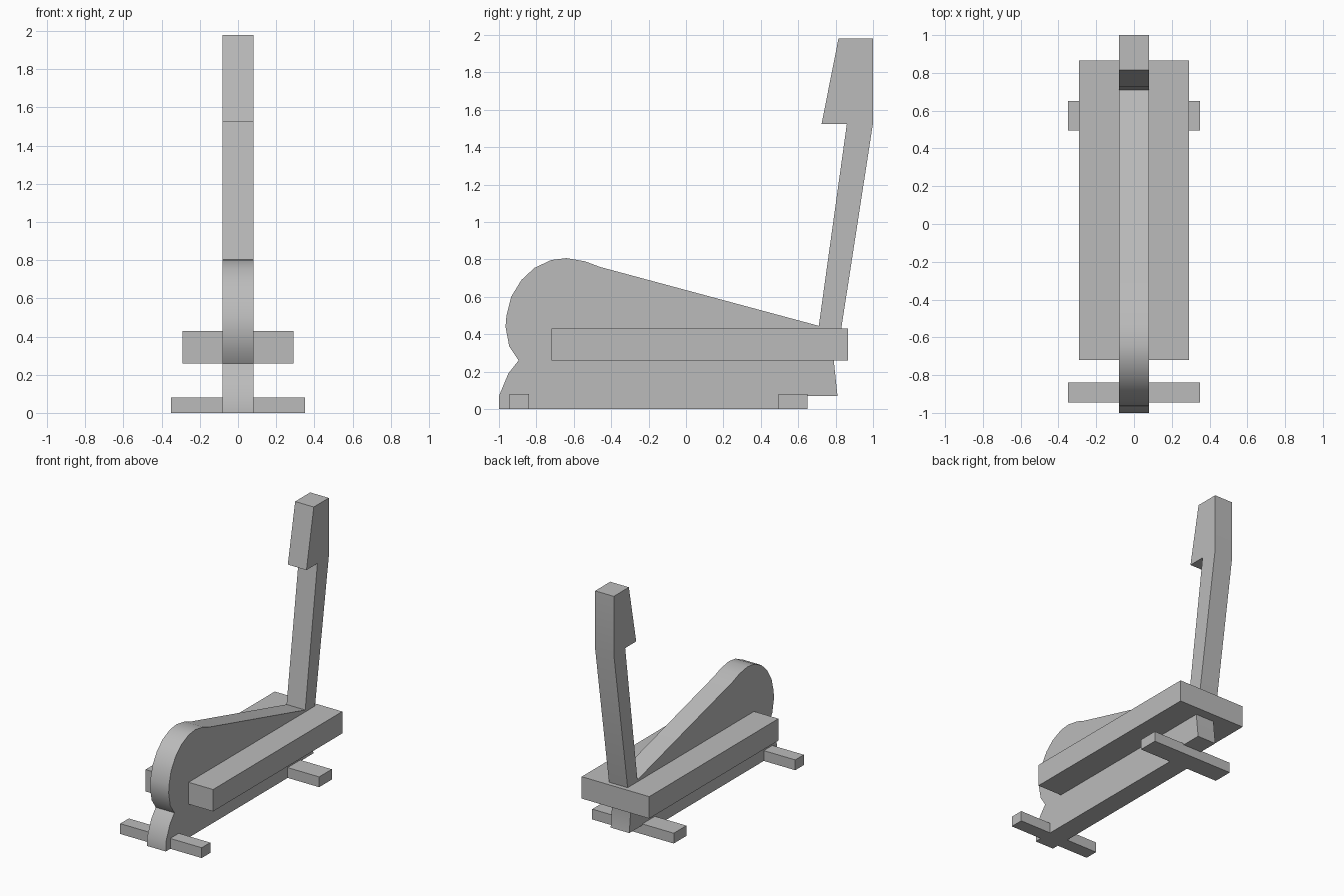
import bpy, bmesh, math

old = bpy.data.objects.get("Cube")
if old:
    bpy.data.objects.remove(old, do_unlink=True)

grey = bpy.data.materials.new("plain grey")
grey.use_nodes = True
colour = (0.5, 0.5, 0.5, 1)
grey.diffuse_color = colour
grey.node_tree.nodes["Principled BSDF"].inputs["Base Color"].default_value = colour


def extrude_profile(name, points, half_width):
    """Extrude a side outline of (y, z) points symmetrically across x."""
    bm = bmesh.new()
    face = bm.faces.new([bm.verts.new((-half_width, y, z)) for y, z in points])
    result = bmesh.ops.extrude_face_region(bm, geom=[face])
    moved = [v for v in result["geom"] if isinstance(v, bmesh.types.BMVert)]
    bmesh.ops.translate(bm, vec=(2 * half_width, 0, 0), verts=moved)
    bmesh.ops.recalc_face_normals(bm, faces=bm.faces)
    mesh = bpy.data.meshes.new(name)
    bm.to_mesh(mesh)
    bm.free()
    mesh.materials.append(grey)
    obj = bpy.data.objects.new(name, mesh)
    bpy.context.collection.objects.link(obj)
    return obj


def box(name, half_width, y0, y1, z0, z1):
    return extrude_profile(name, [(y0, z0), (y1, z0), (y1, z1), (y0, z1)], half_width)


# Central frame: base, rounded flywheel housing, sloping spine and rear column
base = [(0.81, 0.07), (0.65, 0.07), (0.65, 0), (-1, 0), (-1, 0.07), (-0.95, 0.19)]
housing = [(-0.895, 0.26), (-0.945, 0.335), (-0.965, 0.44), (-0.96, 0.5),
           (-0.935, 0.6), (-0.88, 0.69), (-0.81, 0.755), (-0.72, 0.797),
           (-0.64, 0.807), (-0.54, 0.79), (-0.46, 0.76)]
column = [(0.71, 0.445), (0.86, 1.525), (0.725, 1.525), (0.815, 1.98),
          (1, 1.98), (1, 1.53), (0.83, 0.43), (0.79, 0.26)]
frame = extrude_profile("central_frame", base + housing + column, 0.08)
bpy.context.view_layer.objects.active = frame
frame.select_set(True)
bpy.ops.object.shade_smooth_by_angle(angle=math.radians(28))

# Long side platform and the two floor bars
box("platform", 0.29, -0.72, 0.865, 0.26, 0.43)
box("front_foot_bar", 0.35, -0.945, -0.84, 0, 0.08)
box("rear_foot_bar", 0.35, 0.495, 0.65, 0, 0.08)
